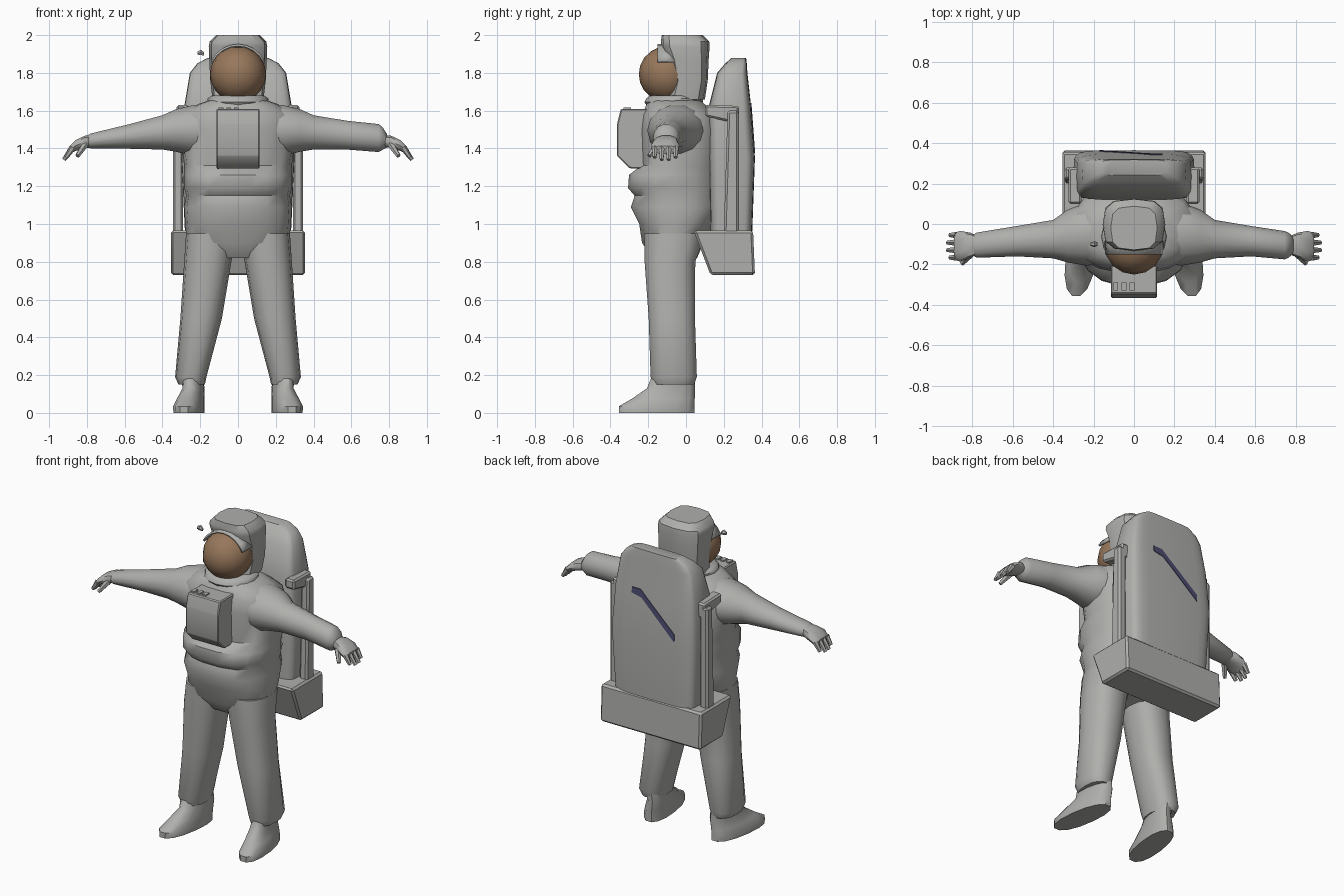
import bpy, bmesh, math
from mathutils import Vector


def material(name, rgb):
    m = bpy.data.materials.new(name)
    m.diffuse_color = (*rgb, 1)
    return m


SUIT = material("suit grey", (0.43, 0.43, 0.415))
VISOR = material("visor bronze", (0.31, 0.185, 0.105))
BLUE = material("stripe blue", (0.07, 0.07, 0.16))


def finish(name, bm, mat=SUIT, angle=45):
    """Turn a bmesh into a smooth-by-angle object."""
    bmesh.ops.recalc_face_normals(bm, faces=bm.faces)
    me = bpy.data.meshes.new(name)
    bm.to_mesh(me)
    bm.free()
    me.materials.append(mat)
    for p in me.polygons:
        p.use_smooth = True
    me.set_sharp_from_angle(angle=math.radians(angle))
    ob = bpy.data.objects.new(name, me)
    bpy.context.collection.objects.link(ob)
    return ob


def loft(name, rings, n=14, axis="z", power=2.0, mat=SUIT, shear=0.0, angle=45):
    """Superellipse rings (t, centre1, radius1, centre2, radius2) joined along an axis."""
    bm = bmesh.new()
    loops = []
    for t, c1, r1, c2, r2 in rings:
        loop = []
        for i in range(n):
            a = 2 * math.pi * i / n
            c, s = math.cos(a), math.sin(a)
            u = c1 + r1 * math.copysign(abs(c) ** (2 / power), c)
            v = c2 + r2 * math.copysign(abs(s) ** (2 / power), s)
            co = (u + shear * v, v, t) if axis == "z" else (t, u, v)
            loop.append(bm.verts.new(co))
        loops.append(loop)
    for a, b in zip(loops, loops[1:]):
        for i in range(n):
            j = (i + 1) % n
            bm.faces.new((a[i], a[j], b[j], b[i]))
    bm.faces.new(loops[0])
    bm.faces.new(loops[-1])
    return finish(name, bm, mat, angle)


def prism(name, pts, x0, x1, bevel=0.0):
    """Side profile of (y, z) points extruded across x."""
    bm = bmesh.new()
    a = [bm.verts.new((x0, y, z)) for y, z in pts]
    b = [bm.verts.new((x1, y, z)) for y, z in pts]
    bm.faces.new(a)
    bm.faces.new(b)
    for i in range(len(pts)):
        j = (i + 1) % len(pts)
        bm.faces.new((a[i], a[j], b[j], b[i]))
    if bevel:
        bmesh.ops.bevel(bm, geom=bm.edges[:], offset=bevel, segments=1, affect="EDGES")
    return finish(name, bm, SUIT, 30)


def finger(name, p, q, r):
    p, q = Vector(p), Vector(q)
    bm = bmesh.new()
    bmesh.ops.create_cone(bm, cap_ends=True, segments=6, radius1=r, radius2=r * 0.6,
                          depth=(q - p).length)
    rot = (q - p).to_track_quat("Z", "Y")
    for v in bm.verts:
        v.co = rot @ v.co + (p + q) / 2
    finish(name, bm)


# torso with belly fold and chest
loft("torso", [
    (0.82, 0, 0.15, -0.06, 0.12), (0.90, 0, 0.27, -0.07, 0.165),
    (1.00, 0, 0.28, -0.05, 0.20), (1.09, 0, 0.285, -0.05, 0.245),
    (1.15, 0, 0.275, -0.045, 0.23), (1.19, 0, 0.285, -0.055, 0.255),
    (1.26, 0, 0.285, -0.055, 0.25), (1.31, 0, 0.285, -0.02, 0.22),
    (1.50, 0, 0.31, -0.025, 0.22), (1.58, 0, 0.30, -0.035, 0.20),
    (1.635, 0, 0.21, -0.055, 0.155), (1.66, 0, 0.14, -0.06, 0.13)], n=18, power=2.4)

# neck ring and helmet shell
loft("neck_ring", [(1.63, 0, 0.15, -0.065, 0.145), (1.645, 0, 0.162, -0.065, 0.155),
                   (1.665, 0, 0.16, -0.06, 0.15), (1.68, 0, 0.14, -0.06, 0.13)], n=16)
loft("helmet", [
    (1.66, 0, 0.135, 0.0, 0.10), (1.76, 0, 0.147, 0.02, 0.095),
    (1.87, 0, 0.152, 0.01, 0.11), (1.94, 0, 0.155, -0.003, 0.128),
    (1.965, 0, 0.15, -0.005, 0.128), (2.0, 0, 0.115, -0.02, 0.108)],
    n=12, power=3.2, angle=35)

# round visor
bm = bmesh.new()
bmesh.ops.create_uvsphere(bm, u_segments=16, v_segments=10, radius=1)
for v in bm.verts:
    v.co = (v.co.x * 0.148, -0.1 + v.co.y * 0.15, 1.793 + v.co.z * 0.148)
finish("visor", bm, VISOR)

# arched eyeshade over the visor
bm = bmesh.new()
arc = [math.radians(25 + 130 * i / 8) for i in range(9)]
rows = [[bm.verts.new((0.158 * math.cos(a), y, 1.795 + 0.158 * math.sin(a))) for a in arc]
        for y in (-0.06, -0.15)]
for i in range(8):
    bm.faces.new((rows[0][i], rows[0][i + 1], rows[1][i + 1], rows[1][i]))
shade = finish("eyeshade", bm)
shade.modifiers.new("thickness", "SOLIDIFY").thickness = 0.012

# small lamp beside the helmet
loft("side_lamp", [(-0.215, -0.10, 0.008, 1.905, 0.010), (-0.195, -0.10, 0.015, 1.908, 0.016),
                   (-0.18, -0.10, 0.008, 1.90, 0.010)], n=6, axis="x")

# chest control box with small controls on top
prism("chest_box", [(-0.20, 1.61), (-0.345, 1.61), (-0.365, 1.53), (-0.365, 1.36),
                    (-0.30, 1.295), (-0.20, 1.29)], -0.115, 0.115, 0.006)
for i, x in enumerate((-0.09, -0.05, -0.01)):
    prism(f"control_{i}", [(-0.33, 1.60), (-0.29, 1.60), (-0.29, 1.618), (-0.33, 1.618)],
          x - 0.012, x + 0.012)

# arms: the left sleeve is slimmer and longer, the right ends in a wide cuff
shoulder = [(0.12, -0.04, 0.16, 1.50, 0.14), (0.24, -0.05, 0.155, 1.495, 0.137),
            (0.33, -0.06, 0.13, 1.495, 0.115), (0.40, -0.075, 0.095, 1.485, 0.093)]
sleeve_r = [(0.58, -0.085, 0.075, 1.47, 0.078), (0.745, -0.105, 0.070, 1.455, 0.076),
            (0.765, -0.105, 0.062, 1.453, 0.062), (0.79, -0.105, 0.04, 1.44, 0.035)]
sleeve_l = [(0.58, -0.085, 0.075, 1.463, 0.066), (0.78, -0.105, 0.062, 1.44, 0.04),
            (0.80, -0.105, 0.045, 1.435, 0.034)]
for side, s, sleeve in (("right", 1, sleeve_r), ("left", -1, sleeve_l)):
    loft(f"{side}_arm", [(s * r[0], *r[1:]) for r in shoulder + sleeve], n=14, axis="x")
    # glove palm, fingers and thumb
    palm = [(0.76, -0.105, 0.04, 1.44, 0.032), (0.81, -0.105, 0.062, 1.435, 0.034),
            (0.86, -0.11, 0.076, 1.415, 0.030), (0.89, -0.11, 0.066, 1.393, 0.022)]
    loft(f"{side}_palm", [(s * r[0], *r[1:]) for r in palm], n=10, axis="x", power=2.5)
    for i in range(4):
        y = -0.055 - 0.037 * i
        reach = 0.012 if i in (1, 2) else 0
        finger(f"{side}_finger_{i}", (s * 0.875, y, 1.405),
               (s * (0.91 + reach), y, 1.352 - reach), 0.018)
    finger(f"{side}_thumb", (s * 0.81, -0.15, 1.42), (s * 0.85, -0.195, 1.36), 0.02)

    # legs and boots, toes turned out
    loft(f"{side}_leg", [
        (0.15, s * 0.245, 0.07, -0.065, 0.11), (0.19, s * 0.25, 0.083, -0.065, 0.125),
        (0.50, s * 0.195, 0.11, -0.075, 0.125), (0.80, s * 0.16, 0.125, -0.085, 0.137),
        (0.95, s * 0.14, 0.135, -0.06, 0.165)], n=14, power=2.4)
    loft(f"{side}_boot", [
        (0.0, s * 0.24, 0.076, -0.155, 0.205), (0.035, s * 0.24, 0.077, -0.155, 0.205),
        (0.075, s * 0.235, 0.068, -0.12, 0.17), (0.13, s * 0.225, 0.055, -0.08, 0.13),
        (0.20, s * 0.235, 0.055, -0.065, 0.115)], n=14, power=2.3, shear=-s * 0.13)

    # side rails that hold the backpack, with a forward arm on top
    lo, hi = sorted((s * 0.29, s * 0.345))
    prism(f"{side}_rail", [(0.20, 0.95), (0.28, 0.95), (0.28, 1.60), (0.22, 1.60)],
          lo, hi, 0.012)
    lo, hi = sorted((s * 0.26, s * 0.325))
    prism(f"{side}_rail_arm", [(0.10, 1.57), (0.28, 1.53), (0.28, 1.625), (0.10, 1.63)],
          lo, hi, 0.01)

# backpack and its lower box
loft("backpack", [
    (0.94, 0, 0.28, 0.24, 0.11), (1.35, 0, 0.30, 0.2425, 0.1225),
    (1.62, 0, 0.285, 0.2325, 0.1125), (1.80, 0, 0.255, 0.245, 0.08),
    (1.85, 0, 0.215, 0.265, 0.057), (1.88, 0, 0.16, 0.28, 0.038)],
    n=24, power=6, angle=35)
prism("lower_box", [(0.04, 0.965), (0.355, 0.965), (0.365, 0.73), (0.13, 0.73)],
      -0.355, 0.355, 0.012)

# slanted blue stripe plate on the back
bm = bmesh.new()
outline = [(0.14, 1.64), (0.08, 1.64), (-0.17, 1.42), (-0.17, 1.375), (0.07, 1.59), (0.14, 1.605)]
layers = [[bm.verts.new((x, 0.365 - 0.074 * (z - 1.35) + d, z)) for x, z in outline]
          for d in (-0.005, 0.003)]
for layer in layers:
    bm.faces.new(layer)
for i in range(6):
    j = (i + 1) % 6
    bm.faces.new((layers[0][i], layers[0][j], layers[1][j], layers[1][i]))
finish("back_stripe", bm, BLUE, 20)
